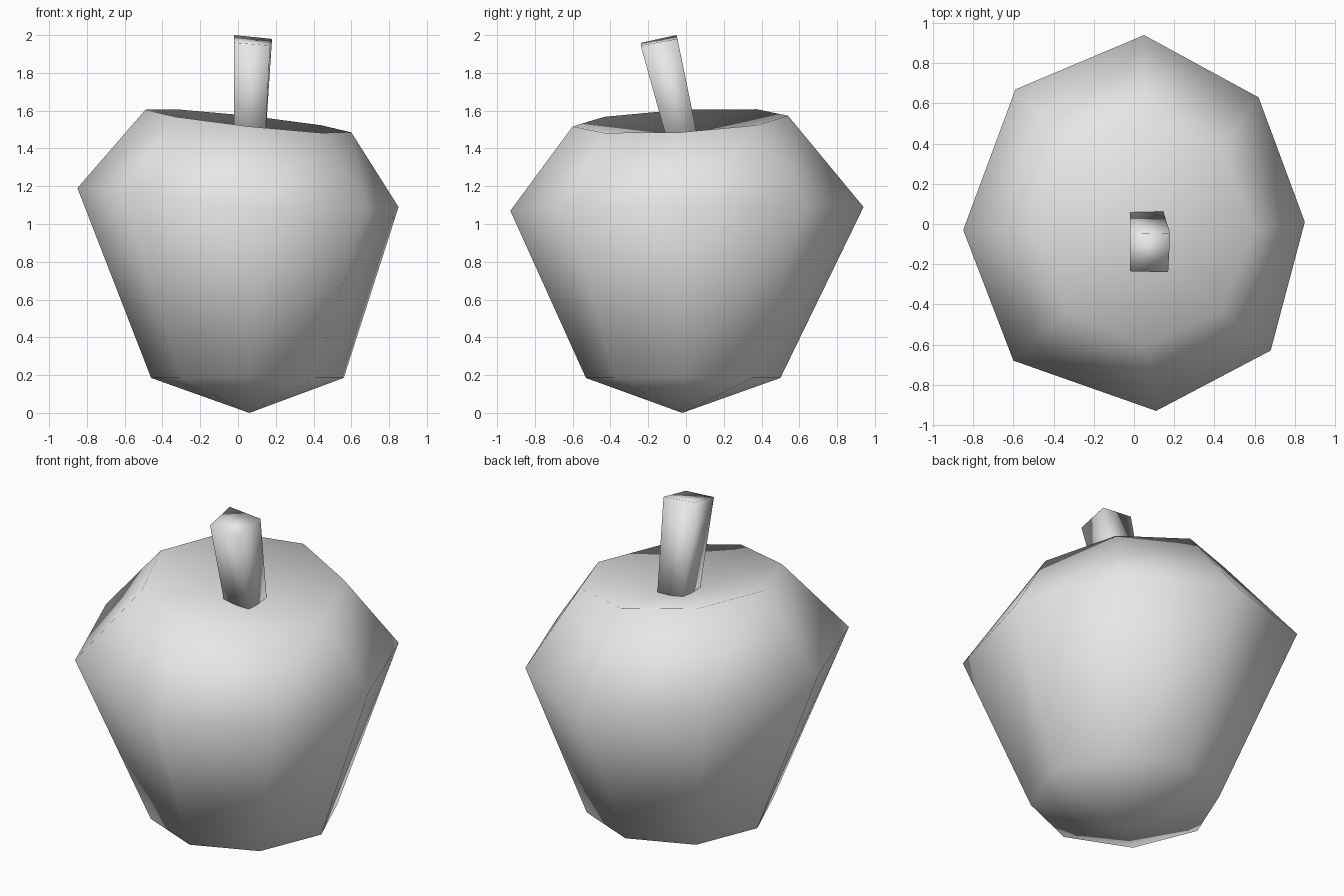
import bpy, bmesh
from math import cos, sin, pi

cube = bpy.data.objects.get("Cube")
if cube:
    bpy.data.objects.remove(cube)

# One pale grey for everything
grey = bpy.data.materials.new("pale_grey")
grey.use_nodes = True
colour = (0.8, 0.8, 0.8, 1)
grey.diffuse_color = colour
grey.node_tree.nodes["Principled BSDF"].inputs["Base Color"].default_value = colour


def ring(cx, cy, rx, ry, z, slope_x=0, slope_y=0):
    """Eight points on an ellipse whose plane may be tilted."""
    points = []
    for i in range(8):
        dx, dy = rx * cos(i * pi / 4), ry * sin(i * pi / 4)
        points.append((cx + dx, cy + dy, z + slope_x * dx + slope_y * dy))
    return points


def loft(name, rings, bottom=None, top=None):
    """Skin stacked rings; close each end with a tip, or a flat cap if none."""
    bm = bmesh.new()
    loops = [[bm.verts.new(p) for p in r] for r in rings]
    n = len(loops[0])
    for low, high in zip(loops, loops[1:]):
        for i in range(n):
            j = (i + 1) % n
            bm.faces.new((low[i], low[j], high[j], high[i]))
    for loop, tip in ((loops[0], bottom), (loops[-1], top)):
        if tip is None:
            bm.faces.new(loop)
        else:
            centre = bm.verts.new(tip)
            for i in range(n):
                bm.faces.new((loop[i], loop[(i + 1) % n], centre))
    bmesh.ops.recalc_face_normals(bm, faces=bm.faces)
    for face in bm.faces:
        face.smooth = True
    mesh = bpy.data.meshes.new(name)
    bm.to_mesh(mesh)
    bm.free()
    mesh.materials.append(grey)
    obj = bpy.data.objects.new(name, mesh)
    bpy.context.collection.objects.link(obj)
    return obj


# Fruit body: narrow base, irregular widest ring, tilted rim, sunken top
base = ring(0.05, -0.015, 0.51, 0.515, 0.185)
widest = [(0.85, 0.01, 1.09), (0.62, 0.63, 1.1), (0.05, 0.94, 1.09),
          (-0.59, 0.67, 1.16), (-0.85, -0.03, 1.19), (-0.6, -0.68, 1.17),
          (0.11, -0.93, 1.07), (0.68, -0.63, 1.08)]
rim = ring(0.055, -0.03, 0.545, 0.57, 1.545, -0.11, 0.05)
loft("fruit_body", [base, widest, rim],
     bottom=(0.06, -0.02, 0), top=(0.06, -0.02, 1.445))

# Stem: four-sided, leaning to the front and widening upward
stem_base = [(-0.02, -0.08, 1.37), (0.14, -0.08, 1.37),
             (0.14, 0.08, 1.37), (-0.02, 0.08, 1.37)]
stem_tip = [(-0.02, -0.235, 1.96), (0.17, -0.24, 1.945),
            (0.18, -0.045, 1.98), (-0.02, -0.05, 2)]
loft("stem", [stem_base, stem_tip])
